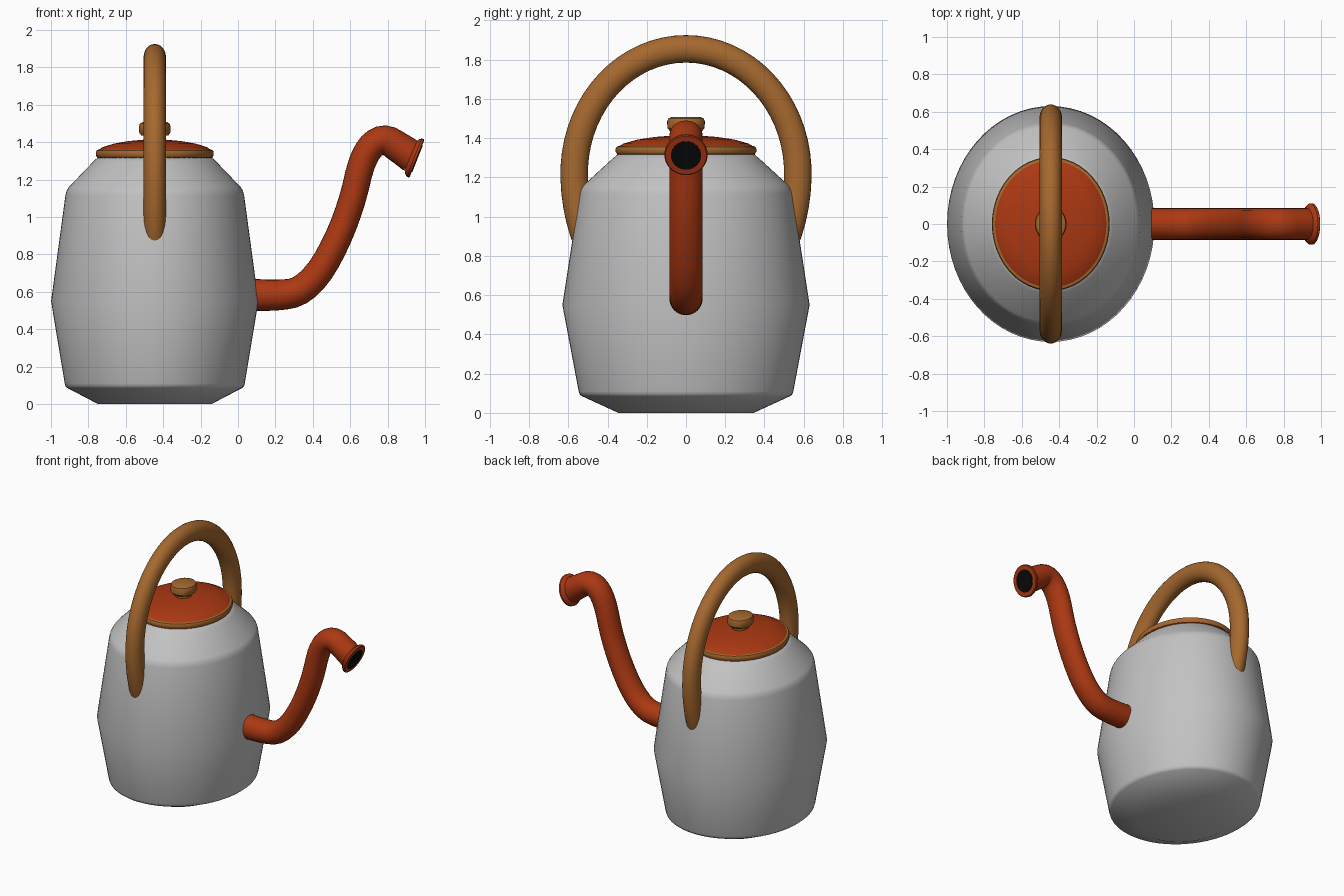
import bpy, bmesh
from math import sin, cos, pi, radians
from mathutils import Vector

cube = bpy.data.objects.get("Cube")
if cube:
    bpy.data.objects.remove(cube, do_unlink=True)

CX = -0.445      # centre of the pot
SQUASH = 0.88    # pot is narrower along x than along y


def material(name, rgb, rough=0.6):
    m = bpy.data.materials.new(name)
    m.use_nodes = True
    m.diffuse_color = (*rgb, 1)
    bsdf = m.node_tree.nodes["Principled BSDF"]
    bsdf.inputs["Base Color"].default_value = (*rgb, 1)
    bsdf.inputs["Roughness"].default_value = rough
    return m


GREY = material("pale_grey", (0.54, 0.54, 0.54))
RED = material("rust_red", (0.41, 0.04, 0.006))
WOOD = material("warm_wood", (0.38, 0.14, 0.028))
BLACK = material("black", (0.003, 0.003, 0.003))


def skin(name, rings, mat, angle=35):
    """Join equal rings of points into a capped, shaded tube."""
    bm = bmesh.new()
    loops = [[bm.verts.new(p) for p in ring] for ring in rings]
    n = len(loops[0])
    for a, b in zip(loops, loops[1:]):
        for i in range(n):
            j = (i + 1) % n
            bm.faces.new((a[i], a[j], b[j], b[i]))
    bm.faces.new(loops[0][::-1])
    bm.faces.new(loops[-1])
    bmesh.ops.recalc_face_normals(bm, faces=bm.faces)
    mesh = bpy.data.meshes.new(name)
    bm.to_mesh(mesh)
    bm.free()
    mesh.materials.append(mat)
    ob = bpy.data.objects.new(name, mesh)
    bpy.context.collection.objects.link(ob)
    bpy.ops.object.select_all(action="DESELECT")
    ob.select_set(True)
    bpy.context.view_layer.objects.active = ob
    bpy.ops.object.shade_smooth_by_angle(angle=radians(angle))
    return ob


def ring(centre, u, v, sides):
    return [centre + u * cos(2 * pi * i / sides) + v * sin(2 * pi * i / sides)
            for i in range(sides)]


def lathe(name, profile, mat, sides=48, angle=35):
    """Turn (radius, height) pairs into an oval solid around the pot axis."""
    return skin(name, [ring(Vector((CX, 0, z)), Vector((r * SQUASH, 0, 0)),
                            Vector((0, r, 0)), sides) for r, z in profile], mat, angle)


def turned(name, base, axis, profile, mat, sides=32):
    """Turn (radius, distance) pairs around an axis lying in the xz plane."""
    side = Vector((-axis.z, 0, axis.x))
    return skin(name, [ring(base + axis * d, side * r, Vector((0, r, 0)), sides)
                       for r, d in profile], mat)


def smooth_path(points, steps):
    """Catmull-Rom curve through the points."""
    pts = [points[0] * 2 - points[1], *points, points[-1] * 2 - points[-2]]
    out = []
    for a, b, c, d in zip(pts, pts[1:], pts[2:], pts[3:]):
        for k in range(steps):
            t = k / steps
            out.append(0.5 * (2 * b + (c - a) * t + (2 * a - 5 * b + 4 * c - d) * t * t
                              + (3 * b - a - 3 * c + d) * t ** 3))
    return out + [points[-1]]


def sweep(name, path, across, in_plane, width, mat, sides=24):
    """Sweep an oval along a flat path; across is the plane's normal."""
    rings = []
    for i, p in enumerate(path):
        tangent = (path[min(i + 1, len(path) - 1)] - path[max(i - 1, 0)]).normalized()
        rings.append(ring(p, tangent.cross(across) * in_plane(i / (len(path) - 1)),
                          across * width, sides))
    return skin(name, rings, mat, 40)


# Pot body with a soft shoulder
lathe("pot_body", [(0.345, 0), (0.53, 0.085), (0.542, 0.094), (0.547, 0.11),
                   (0.63, 0.55), (0.543, 1.115), (0.536, 1.14), (0.522, 1.16),
                   (0.375, 1.295), (0.345, 1.32)], GREY, 64, 50)

# Lid, rim and knob
lathe("lid", [(0.34, 1.312), (0.352, 1.318), (0.352, 1.335), (0.346, 1.355),
              (0.32, 1.372), (0.25, 1.392), (0.16, 1.406), (0.07, 1.413)], RED)
lathe("lid_rim", [(0.34, 1.32), (0.353, 1.322), (0.358, 1.33), (0.358, 1.347),
                  (0.353, 1.356), (0.343, 1.36)], WOOD)
lathe("lid_knob", [(0.06, 1.39), (0.06, 1.435), (0.083, 1.437), (0.095, 1.452),
                   (0.096, 1.485), (0.09, 1.5), (0.075, 1.507)], WOOD, 32)

# Arched handle, with ends sunk into the body
arch = []
for k in range(49):
    a = radians(-40 + 260 * k / 48)
    drop = 0.635 if sin(a) > 0 else 0.75
    arch.append(Vector((CX, 0.57 * cos(a), 1.22 + drop * sin(a))))
sweep("handle", arch, Vector((1, 0, 0)), lambda t: 0.07, 0.06, WOOD)

# Curved spout, slimmer in its rising part
spine = [(0.02, 0.585), (0.21, 0.583), (0.33, 0.608), (0.44, 0.715), (0.54, 0.9),
         (0.61, 1.09), (0.66, 1.28), (0.715, 1.38), (0.785, 1.412), (0.855, 1.375),
         (0.935, 1.32)]
path = smooth_path([Vector((x, 0, z)) for x, z in spine], 3)
sweep("spout", path, Vector((0, 1, 0)),
      lambda t: 0.087 - 0.015 * sin(pi * t), 0.085, RED)

# Flared lip and dark opening
axis = Vector((0.93, 0, -0.37)).normalized()
mouth = Vector((0.957, 0, 1.312))
turned("spout_lip", mouth, axis, [(0.08, -0.04), (0.1, -0.028), (0.11, -0.016),
                                  (0.11, -0.004), (0.105, 0)], RED)
turned("spout_opening", mouth, axis, [(0.077, -0.002), (0.077, 0.003)], BLACK)
